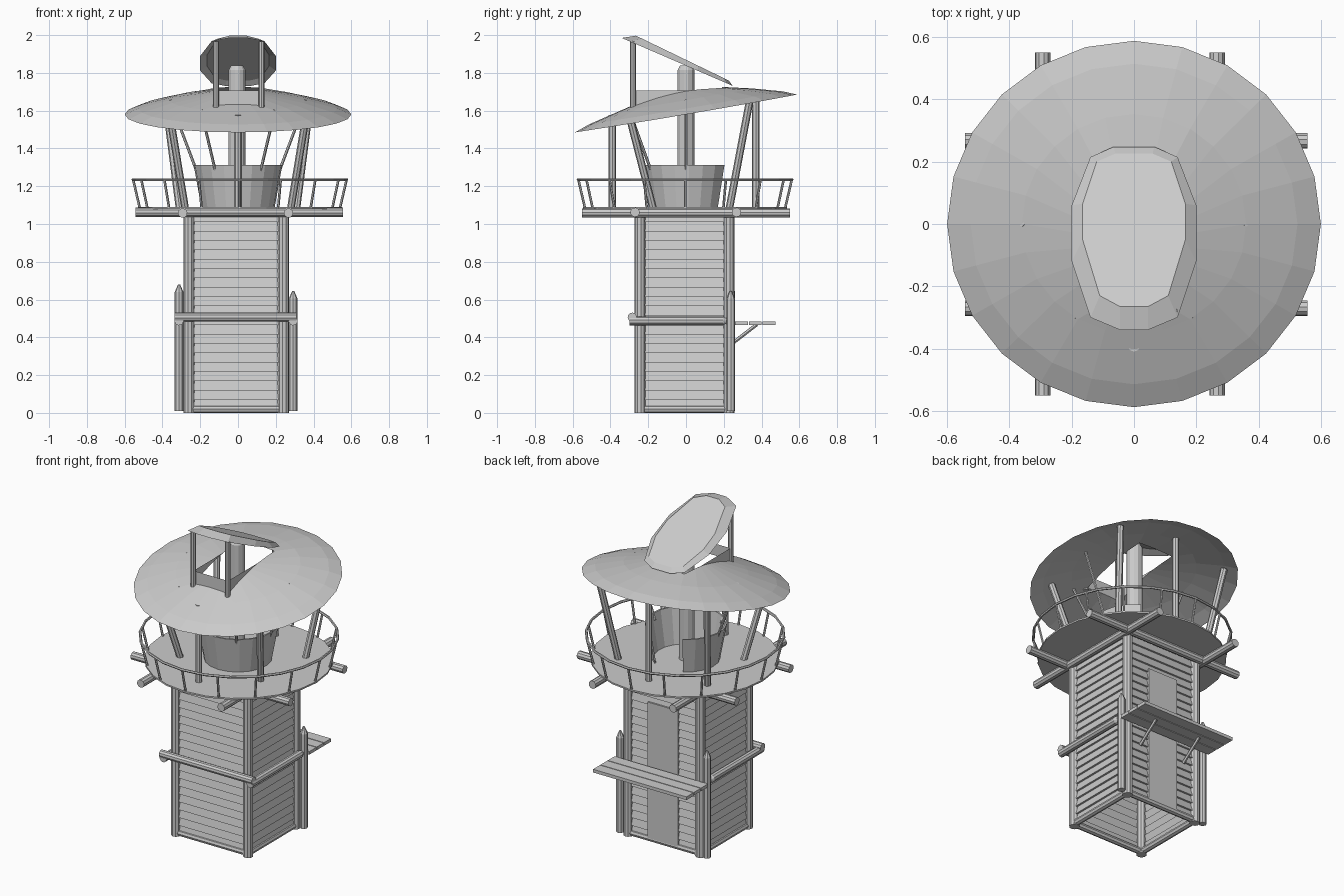
import bpy, math
from mathutils import Vector
from math import sin, cos, pi, radians

if "Cube" in bpy.data.objects:
    bpy.data.objects.remove(bpy.data.objects["Cube"])


def mesh(name, verts, faces):
    me = bpy.data.meshes.new(name)
    me.from_pydata([tuple(v) for v in verts], [], faces)
    me.update()
    ob = bpy.data.objects.new(name, me)
    bpy.context.collection.objects.link(ob)
    return ob


def loft(name, rings, cap_start=False, cap_end=False, closed=True):
    """Skin a list of equal-length point rings."""
    n = len(rings[0])
    verts = [p for r in rings for p in r]
    faces = []
    for k in range(len(rings) - 1):
        for i in range(n if closed else n - 1):
            j = (i + 1) % n
            faces.append((k*n + i, k*n + j, (k+1)*n + j, (k+1)*n + i))
    if cap_start:
        faces.append(tuple(reversed(range(n))))
    if cap_end:
        faces.append(tuple(range((len(rings)-1)*n, len(rings)*n)))
    return mesh(name, verts, faces)


def log(name, a, b, r, n=10, tip=0.0, tip_r=0.3):
    """Round pole from a to b, optionally with a sharpened end."""
    a, b = Vector(a), Vector(b)
    d = (b - a).normalized()
    u = d.orthogonal().normalized()
    w = d.cross(u)
    ring = lambda c, s: [c + s*(u*cos(2*pi*i/n) + w*sin(2*pi*i/n)) for i in range(n)]
    rings = [ring(a, r), ring(b - d*tip, r)]
    if tip:
        rings.append(ring(b, r*tip_r))
    return loft(name, rings, True, True)


def box(name, lo, hi):
    (x0, y0, z0), (x1, y1, z1) = lo, hi
    base = [(x0, y0), (x1, y0), (x1, y1), (x0, y1)]
    return loft(name, [[(x, y, z) for x, y in base] for z in (z0, z1)], True, True)


def circle(r, z, n, cx=0.0, cy=0.0):
    return [(cx + r*cos(2*pi*i/n), cy + r*sin(2*pi*i/n), z) for i in range(n)]


# Tower corner posts and sill logs
X0, X1, Y0, Y1 = -0.26, 0.24, -0.243, 0.228
corners = [(X0, Y0), (X1, Y0), (X1, Y1), (X0, Y1)]
for i, (x, y) in enumerate(corners):
    log(f"corner_post_{i}", (x, y, 0), (x, y, 1.06), 0.03)
    x2, y2 = corners[(i + 1) % 4]
    log(f"sill_log_{i}", (x, y, 0.02), (x2, y2, 0.02), 0.02, 8)


# Lapped plank walls, each a saw-tooth strip
BOARDS = 21
for i, (x, y) in enumerate(corners):
    a, b = Vector((x, y, 0)), Vector((*corners[(i + 1) % 4], 0))
    d = (b - a).normalized()
    out = Vector((d.y, -d.x, 0))
    rows = []
    for k in range(BOARDS):
        z0, z1 = 0.02 + k*1.04/BOARDS, 0.02 + (k + 1)*1.04/BOARDS
        for z, o in ((z0, 0.012), (z1, 0.0)):
            off = out*o + Vector((0, 0, z))
            rows.append([a + off, b + off])
    loft(f"plank_wall_{i}", rows, closed=False)

# Back door
box("door", (-0.115, Y1 - 0.005, 0.02), (0.095, Y1 + 0.018, 0.88))

# Binding logs at mid height and pointed stakes
log("front_binding_log", (-0.335, -0.285, 0.507), (0.31, -0.285, 0.507), 0.024)
for s, x in (("left", -0.312), ("right", 0.292)):
    log(f"{s}_binding_log", (x, -0.30, 0.487), (x, 0.215, 0.487), 0.024, tip=0.02, tip_r=0.6)
    log(f"{s}_stake", (x, 0.237, 0.01), (x, 0.237, 0.68 if s == "left" else 0.645),
        0.023, 8, tip=0.04, tip_r=0.25)

# Back shelf with planks and struts
for k in range(3):
    y = 0.26 + k*0.073
    box(f"shelf_plank_{k}", (-0.335, y, 0.465), (0.315, y + 0.068, 0.485))
for i, x in enumerate((-0.17, 0.15)):
    log(f"shelf_strut_{i}", (x, 0.235, 0.36), (x, 0.375, 0.468), 0.01, 6)

# Crossed deck beams
for i, x in enumerate((-0.293, 0.267)):
    log(f"deck_beam_y_{i}", (x, -0.55, 1.058), (x, 0.55, 1.058), 0.025)
for i, y in enumerate((-0.27, 0.267)):
    log(f"deck_beam_x_{i}", (-0.542, y, 1.062), (0.557, y, 1.062), 0.025)

# Round deck
CX, CY = 0.01, -0.005
loft("deck", [circle(0.54, z, 24, CX, CY) for z in (1.08, 1.09)], True, True)

# Railing: outward leaning posts and hoop
for i in range(16):
    a = 2*pi*i/16
    log(f"rail_post_{i}", (CX + 0.53*cos(a), CY + 0.53*sin(a), 1.085),
        (CX + 0.565*cos(a), CY + 0.565*sin(a), 1.235), 0.007, 6)
bpy.ops.mesh.primitive_torus_add(location=(CX, CY, 1.235), major_radius=0.566,
                                 minor_radius=0.008, major_segments=24, minor_segments=6)
bpy.context.object.name = "rail_hoop"

# Lookout tub, open at the back
angles = [radians(120 + 300*i/16) for i in range(17)]
arc = lambda r, z: [(r*cos(a), r*sin(a), z) for a in angles]
loft("tub", [arc(0.195, 1.09), arc(0.235, 1.312), arc(0.225, 1.312), arc(0.187, 1.09)],
     closed=False)

# Centre mast
log("mast", (-0.005, 0, 1.08), (-0.005, 0, 1.84), 0.046, 12, tip=0.025, tip_r=0.7)


# Tilted main roof, a shallow cone with a rectangular opening
def roof_z(x, y):
    r = math.hypot(x, y)
    pts = [(0, 0.14), (0.25, 0.105), (0.52, 0.033), (0.6, 0.0), (9, 0)]
    for (r0, h0), (r1, h1) in zip(pts, pts[1:]):
        if r <= r1:
            return 1.58 + 0.17*y + h0 + (h1 - h0)*(r - r0)/(r1 - r0)


HX, HY0, HY1 = 0.12, -0.27, 0.19


def opening(a):
    """Point on the opening outline in direction a."""
    cy = (HY0 + HY1)/2
    hy = (HY1 - HY0)/2
    t = min(HX/max(abs(cos(a)), 1e-6), hy/max(abs(sin(a)), 1e-6))
    return t*cos(a), cy + t*sin(a)


N = 24
rings = []
for r in (0.6, 0.525, 0.36):
    rings.append([(r*cos(2*pi*i/N), r*0.98*sin(2*pi*i/N)) for i in range(N)])
hole_angle = math.atan2((HY1 - HY0)/2, HX)
hole_dirs = []
for i in range(N):
    a = 2*pi*i/N
    # snap the nearest direction onto each corner of the opening
    for c in (hole_angle, pi - hole_angle, pi + hole_angle, 2*pi - hole_angle):
        if abs(a - c) < pi/N:
            a = c
    hole_dirs.append(a)
hole = [opening(a) for a in hole_dirs]
rings.append(hole)
loft("main_roof", [[(x, y, roof_z(x, y)) for x, y in r] for r in rings])

# Level-topped parapet around the opening
loft("roof_parapet", [[(x, y, roof_z(x, y)) for x, y in hole],
                      [(x, y, max(1.708, roof_z(x, y))) for x, y in hole]])

# Hatch posts
for i, x in enumerate((-0.116, 0.124)):
    log(f"hatch_post_{i}", (x, -0.28, 1.615), (x, -0.28, 1.965), 0.016, 8)

# Small raised hatch roof: bevelled tilted shell
outer = [(0.065, 0.248), (0.14, 0.215), (0.2, 0.06), (0.2, -0.12), (0.14, -0.30), (0.045, -0.34)]
inner = [(0.06, 0.226), (0.12, 0.2), (0.165, 0.065), (0.165, -0.05), (0.11, -0.23), (0.045, -0.265)]
full = lambda h: [(-x, y) for x, y in h] + [(x, y) for x, y in reversed(h)]
loft("hatch_roof", [[(x, y, 1.838 - 0.432*y) for x, y in full(outer)],
                    [(x, y, 1.869 - 0.483*y) for x, y in full(inner)]], cap_end=True)

# Six thick roof supports
supports = [((0.0, -0.39), (0.0, -0.39)), ((0.0, 0.37), (0.0, 0.37))]
for s in (-1, 1):
    supports += [((s*0.28, -0.175), (s*0.36, -0.30)), ((s*0.31, 0.23), (s*0.385, 0.34))]
for i, ((x, y), (tx, ty)) in enumerate(supports):
    log(f"roof_support_{i}", (x, y, 1.085), (tx, ty, roof_z(tx, ty) - 0.005), 0.02, 8)

# Thin braces from tub rim to roof
for i, deg in enumerate((0, 180, -57, -123)):
    c, s = cos(radians(deg)), sin(radians(deg))
    log(f"thin_brace_{i}", (0.215*c, 0.215*s, 1.27),
        (0.36*c, 0.36*s, roof_z(0.36*c, 0.36*s)), 0.008, 6)
